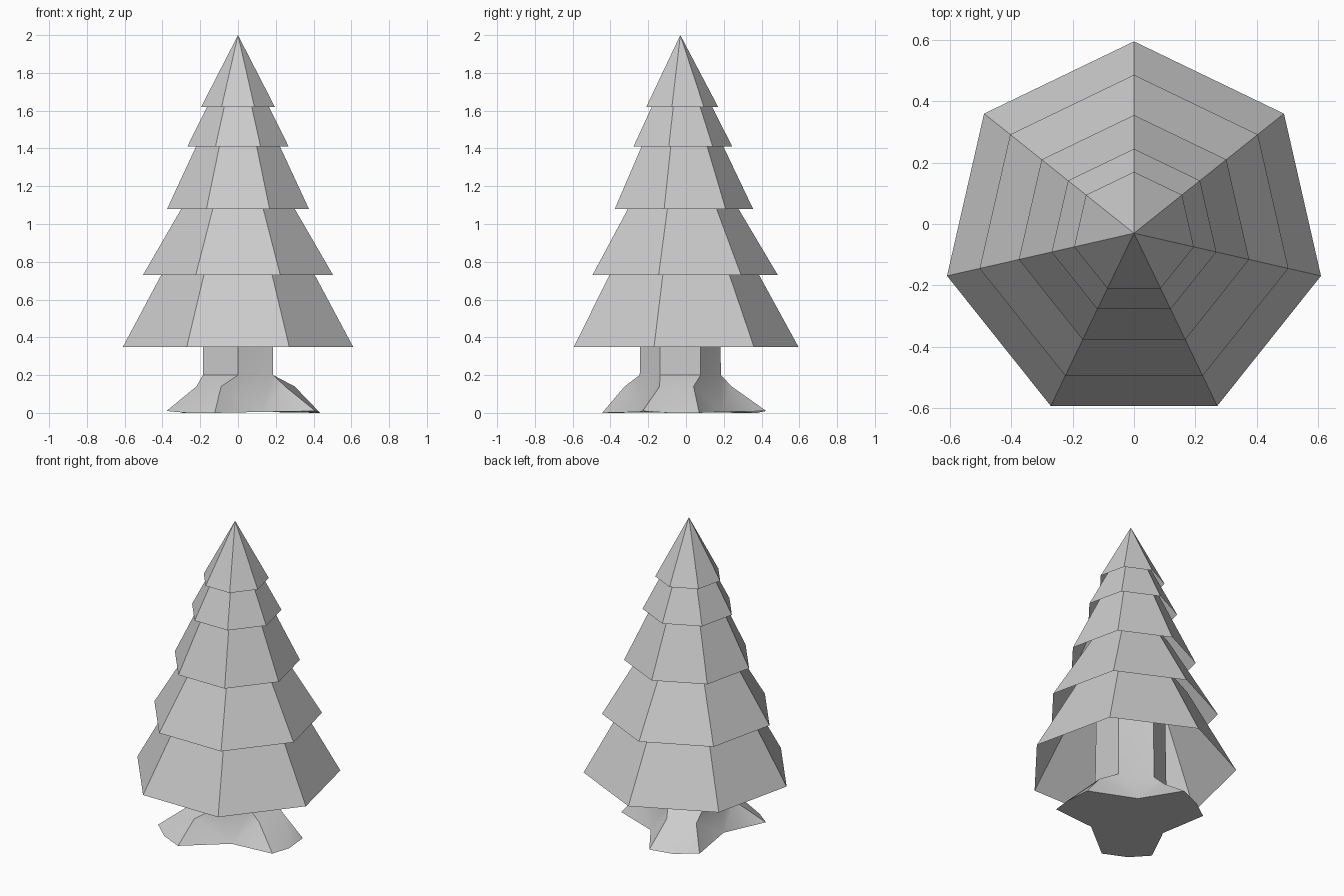
import bpy, bmesh
from math import sin, cos, pi, radians
from mathutils import Vector, Matrix

cube = bpy.data.objects.get("Cube")
if cube:
    bpy.data.objects.remove(cube, do_unlink=True)

CENTRE_Y = -0.03

grey = bpy.data.materials.new("plain_grey")
grey.use_nodes = True
grey.diffuse_color = (0.6, 0.6, 0.6, 1)
grey.node_tree.nodes["Principled BSDF"].inputs["Base Color"].default_value = (0.6, 0.6, 0.6, 1)


def finish(bm, name):
    """Turn a bmesh into a named object on the tree axis."""
    mesh = bpy.data.meshes.new(name)
    bm.to_mesh(mesh)
    bm.free()
    mesh.materials.append(grey)
    obj = bpy.data.objects.new(name, mesh)
    obj.location.y = CENTRE_Y
    bpy.context.collection.objects.link(obj)
    return obj


def ring(bm, sides, radius, z, start):
    return [bm.verts.new((radius * cos(start + 2 * pi * i / sides),
                          radius * sin(start + 2 * pi * i / sides), z))
            for i in range(sides)]


def bridge(bm, low, high):
    n = len(low)
    for i in range(n):
        j = (i + 1) % n
        bm.faces.new((low[i], low[j], high[j], high[i]))


# Foliage: open seven-sided skirts, each running up inside the next
tiers = [  # bottom z, bottom radius, visible top z, radius there
    (0.35, 0.625, 0.73, 0.417),
    (0.73, 0.516, 1.08, 0.308),
    (1.08, 0.385, 1.41, 0.228),
    (1.41, 0.275, 1.62, 0.168),
]
for number, (z0, r0, z1, r1) in enumerate(tiers, 1):
    bm = bmesh.new()
    extra = 0.4
    top_r = r1 + (r1 - r0) * extra
    top_z = z1 + (z1 - z0) * extra
    bridge(bm, ring(bm, 7, r0, z0, pi / 2), ring(bm, 7, top_r, top_z, pi / 2))
    finish(bm, f"foliage_tier_{number}")

bm = bmesh.new()
rim = ring(bm, 7, 0.2, 1.62, pi / 2)
tip = bm.verts.new((0, 0, 2))
for i in range(7):
    bm.faces.new((rim[i], rim[(i + 1) % 7], tip))
finish(bm, "foliage_tip")

# Trunk: hexagonal column whose alternate sides flare into three roots
bm = bmesh.new()
collar = ring(bm, 6, 0.215, 0.2, -pi / 6)
bridge(bm, collar, ring(bm, 6, 0.205, 0.85, -pi / 6))

root_points = {
    "left_knee": (0.25, -0.11, 0.14),
    "right_knee": (0.30, 0.07, 0.14),
    "left_toe": (0.41, -0.20, 0.01),
    "mid_toe": (0.435, -0.06, 0),
    "right_toe": (0.42, 0.10, 0),
    "valley": (0.125, 0.217, 0.005),
}
roots = []
for k in range(3):
    turn = Matrix.Rotation(k * 2 * pi / 3, 3, 'Z')
    roots.append({name: bm.verts.new(turn @ Vector(p)) for name, p in root_points.items()})

outline = []
for k, root in enumerate(roots):
    lk, rk, lt, mt, rt, valley = root.values()
    before = roots[k - 1]["valley"]
    left, right, following = (collar[(2 * k + i) % 6] for i in range(3))
    for face in ((left, lk, rk, right), (lk, lt, mt), (lk, mt, rk), (rk, mt, rt),
                 (right, rk, valley), (rk, rt, valley),
                 (left, before, lk), (before, lt, lk),
                 (right, valley, following)):
        bm.faces.new(face)
    outline += [lt, mt, rt, valley]
bm.faces.new(outline[::-1])
bmesh.ops.recalc_face_normals(bm, faces=bm.faces)
trunk = finish(bm, "trunk_and_roots")

bpy.ops.object.select_all(action='DESELECT')
trunk.select_set(True)
bpy.context.view_layer.objects.active = trunk
bpy.ops.object.shade_smooth_by_angle(angle=radians(40))
